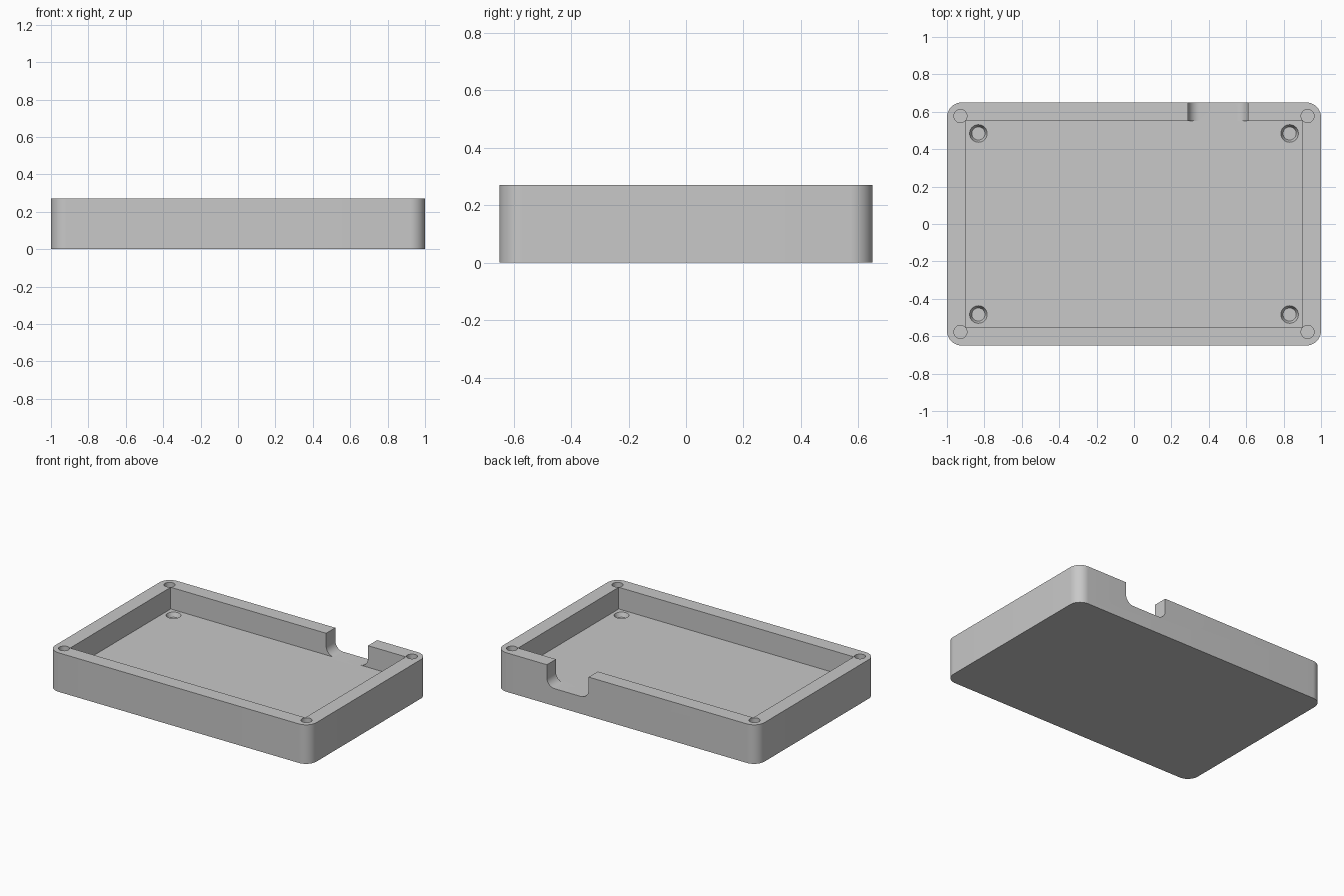
import bpy, bmesh, math

WIDTH, DEPTH, HEIGHT = 2.0, 1.3, 0.27
WALL, FLOOR, CORNER = 0.1, 0.12, 0.08

if "Cube" in bpy.data.objects:
    bpy.data.objects.remove(bpy.data.objects["Cube"], do_unlink=True)

grey = bpy.data.materials.new("plain grey")
grey.use_nodes = True
grey.diffuse_color = (0.58, 0.58, 0.58, 1)
grey.node_tree.nodes["Principled BSDF"].inputs["Base Color"].default_value = grey.diffuse_color


def loft(name, bottom, top):
    """Closed solid between two matching outlines."""
    bm = bmesh.new()
    a = [bm.verts.new(p) for p in bottom]
    b = [bm.verts.new(p) for p in top]
    bm.faces.new(a[::-1])
    bm.faces.new(b)
    for i in range(len(a)):
        j = (i + 1) % len(a)
        bm.faces.new((a[i], a[j], b[j], b[i]))
    bmesh.ops.recalc_face_normals(bm, faces=bm.faces)
    mesh = bpy.data.meshes.new(name)
    bm.to_mesh(mesh)
    bm.free()
    mesh.materials.append(grey)
    obj = bpy.data.objects.new(name, mesh)
    bpy.context.collection.objects.link(obj)
    return obj


def arc(cx, cy, r, start, sweep, steps):
    return [(cx + r * math.cos(start + sweep * i / steps),
             cy + r * math.sin(start + sweep * i / steps)) for i in range(steps + 1)]


def at_z(points, z):
    return [(x, y, z) for x, y in points]


def hole(name, x, y, r_low, r_high, z_low, z_high):
    rings = [arc(x, y, r, 0, math.tau, 40)[:-1] for r in (r_low, r_high)]
    return loft(name, at_z(rings[0], z_low), at_z(rings[1], z_high))


# Tray body with rounded upright corners
outline = []
for i, (sx, sy) in enumerate(((1, 1), (-1, 1), (-1, -1), (1, -1))):
    outline += arc(sx * (WIDTH / 2 - CORNER), sy * (DEPTH / 2 - CORNER),
                   CORNER, i * math.pi / 2, math.pi / 2, 14)
tray = loft("enclosure_tray", at_z(outline, 0), at_z(outline, HEIGHT))

# Inner cavity
cx, cy = WIDTH / 2 - WALL, DEPTH / 2 - WALL
rect = [(-cx, -cy), (cx, -cy), (cx, cy), (-cx, cy)]
cutters = [loft("cavity_cutter", at_z(rect, FLOOR), at_z(rect, HEIGHT + 0.1))]

# Cable notch through the back wall, rounded at the bottom
left, right, r = 0.29, 0.61, 0.06
notch = (arc(left + r, FLOOR + r, r, math.pi, math.pi / 2, 12)
         + arc(right - r, FLOOR + r, r, -math.pi / 2, math.pi / 2, 12)
         + [(right, HEIGHT + 0.1), (left, HEIGHT + 0.1)])
cutters.append(loft("notch_cutter", [(x, cy - 0.03, z) for x, z in notch],
                    [(x, DEPTH / 2 + 0.1, z) for x, z in notch]))

# Screw holes in the rim and tapered recesses in the floor
for sx in (-1, 1):
    for sy in (-1, 1):
        cutters.append(hole("screw_hole_cutter", sx * 0.928, sy * 0.577,
                            0.035, 0.035, 0.1, HEIGHT + 0.05))
        cutters.append(hole("recess_cutter", sx * 0.832, sy * 0.484,
                            0.035, 0.047, FLOOR - 0.03, FLOOR))
        # Straight sleeve keeps the recess open above the floor
        cutters.append(hole("recess_opening_cutter", sx * 0.832, sy * 0.484,
                            0.047, 0.047, FLOOR, FLOOR + 0.05))

bpy.ops.object.select_all(action='DESELECT')
bpy.context.view_layer.objects.active = tray
tray.select_set(True)
for cutter in cutters:
    cutter.hide_render = True
    mod = tray.modifiers.new(cutter.name, 'BOOLEAN')
    mod.operation = 'DIFFERENCE'
    mod.solver = 'EXACT'
    mod.object = cutter
    bpy.ops.object.modifier_apply(modifier=mod.name)
    bpy.data.objects.remove(cutter, do_unlink=True)

bpy.ops.object.shade_smooth_by_angle(angle=math.radians(30))
